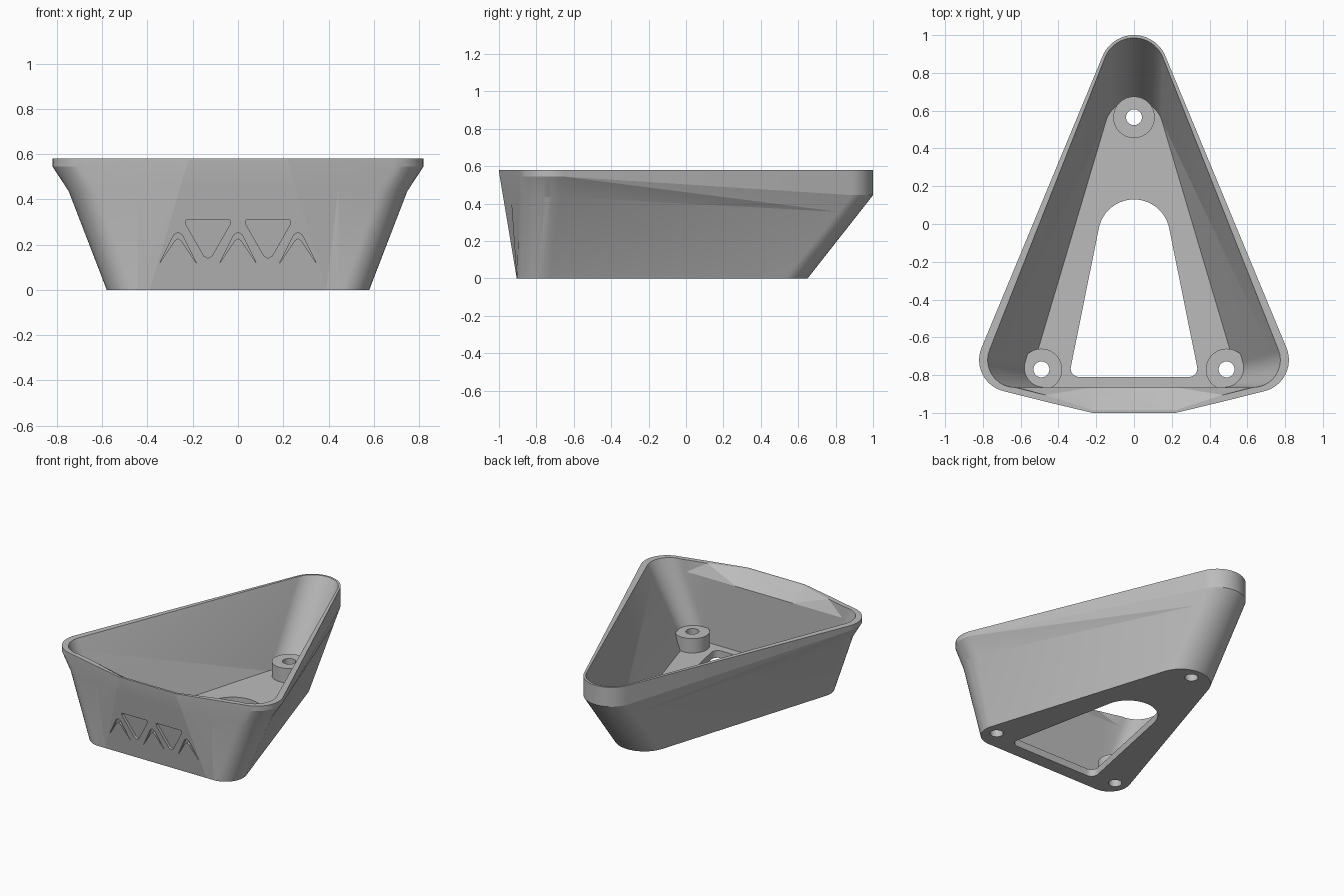
import bpy, bmesh, math
from mathutils import Vector

if "Cube" in bpy.data.objects:
    bpy.data.objects.remove(bpy.data.objects["Cube"], do_unlink=True)

grey = bpy.data.materials.new("plain_grey")
grey.use_nodes = True
colour = (0.5, 0.5, 0.5, 1)
grey.diffuse_color = colour
grey.node_tree.nodes["Principled BSDF"].inputs["Base Color"].default_value = colour


def outline(back_y, back_r, front_x, front_y, front_r, front_pts, end=-90):
    """Rounded triangle: back arc, front corner arc, extra front points, mirrored."""
    d = Vector((front_x, front_y - back_y))
    side = math.atan2(d.y, d.x) + math.acos((back_r - front_r) / d.length)
    half = []
    for cx, cy, r, a0, a1 in ((0, back_y, back_r, math.pi / 2, side),
                              (front_x, front_y, front_r, side, math.radians(end))):
        for i in range(13):
            a = a0 + (a1 - a0) * i / 12
            half.append((cx + r * math.cos(a), cy + r * math.sin(a)))
    half += front_pts
    return half + [(-x, y) for x, y in reversed(half[1:])]


def at(pts, z):
    return [Vector((x, y, z)) for x, y in pts]


def mix(a, b, t):
    return [p.lerp(q, t) for p, q in zip(a, b)]


def loft(name, rings):
    """Closed solid through matching rings of points."""
    bm = bmesh.new()
    loops = [[bm.verts.new(p) for p in ring] for ring in rings]
    n = len(loops[0])
    for a, b in zip(loops, loops[1:]):
        for i in range(n):
            j = (i + 1) % n
            bm.faces.new((a[i], a[j], b[j], b[i]))
    bm.faces.new(loops[0])
    bm.faces.new(loops[-1])
    bmesh.ops.recalc_face_normals(bm, faces=bm.faces)
    bmesh.ops.triangulate(bm, faces=bm.faces)
    me = bpy.data.meshes.new(name)
    bm.to_mesh(me)
    bm.free()
    ob = bpy.data.objects.new(name, me)
    me.materials.append(grey)
    bpy.context.collection.objects.link(ob)
    return ob


def cut(ob, cutter):
    """Subtract the cutter and discard it."""
    mod = ob.modifiers.new("cut", "BOOLEAN")
    mod.operation, mod.solver, mod.object = "DIFFERENCE", "EXACT", cutter
    bpy.context.view_layer.objects.active = ob
    bpy.ops.object.modifier_apply(modifier=mod.name)
    bpy.data.objects.remove(cutter, do_unlink=True)


def cylinder(name, x, y, r, z0, z1, sides=32):
    ring = [(x + r * math.cos(i * math.tau / sides), y + r * math.sin(i * math.tau / sides))
            for i in range(sides)]
    return loft(name, [at(ring, z0), at(ring, z1)])


# Outer body: flared walls below an upright rim band that deepens to the back
HEIGHT = 0.58
base = at(outline(0.46, 0.19, 0.445, -0.77, 0.135, [(0.42, -0.905), (0.39, -0.905)]), 0)
top = at(outline(0.82, 0.18, 0.65, -0.72, 0.17, [(0.45, -0.945), (0.22, -1.0)], -78), HEIGHT)
band = []
for p in top:
    t = min(max((p.y + 0.65) / 1.53, 0), 1)
    band.append(Vector((p.x, p.y, 0.57 if p.y < -0.92 else 0.545 - 0.1 * t)))
flare = mix(base, band, 0.8)
for p in flare:
    if p.y < -0.5 and abs(p.x) > 0.5:
        p.x *= 0.97
tray = loft("tray_body", [base, flare, band, top])

# Inner cavity: upright front wall that opens into a sloped lip
floor = at(outline(0.5, 0.155, 0.44, -0.77, 0.095, [(0.4, -0.865), (0.22, -0.865)]), 0.05)
straight = at(outline(0.82, 0.165, 0.63, -0.72, 0.145, [(0.47, -0.865), (0.22, -0.865)]), HEIGHT)
lip = outline(0.82, 0.165, 0.63, -0.72, 0.145, [(0.47, -0.905), (0.22, -0.985)])
cavity = loft("cavity_cutter",
              [floor, mix(floor, straight, 0.85), at(lip, HEIGHT), at(lip, HEIGHT + 0.03)])

# Screw posts are left standing inside the cavity
posts = [(0, 0.565), (0.49, -0.77), (-0.49, -0.77)]
for x, y in posts:
    cut(cavity, cylinder("post_cutter", x, y, 0.11, -0.1, 0.15))
cut(tray, cavity)
for x, y in posts:
    cut(tray, cylinder("screw_cutter", x, y, 0.042, -0.1, 0.3))

# Rounded triangular opening in the floor
opening = outline(-0.06, 0.19, 0.29, -0.765, 0.045, [(0.2, -0.81), (0.1, -0.81)])
cut(tray, loft("opening_cutter", [at(opening, -0.1), at(opening, 0.1)]))


# Shallow zigzag ornament recessed into the sloping front panel
def recess(pts, x):
    def ring(depth):
        return [Vector((x + px, -0.905 - 0.166 * z + depth, z)) for px, z in pts]
    cut(tray, loft("recess_cutter", [ring(-0.03), ring(0.02)]))


triangle = [(-0.097, 0.308), (0.097, 0.308), (0.097, 0.288), (0.018, 0.15),
            (0, 0.14), (-0.018, 0.15), (-0.097, 0.288)]
chevron = [(-0.083, 0.115), (-0.018, 0.243), (0, 0.255), (0.018, 0.243),
           (0.083, 0.115), (0.014, 0.218), (0, 0.228), (-0.014, 0.218)]
for x in (-0.133, 0.133):
    recess(triangle, x)
for x in (-0.265, 0, 0.265):
    recess(chevron, x)

# Smooth corners, crisp edges
bpy.ops.object.select_all(action="DESELECT")
tray.select_set(True)
bpy.context.view_layer.objects.active = tray
bpy.ops.object.shade_smooth_by_angle(angle=math.radians(12))
